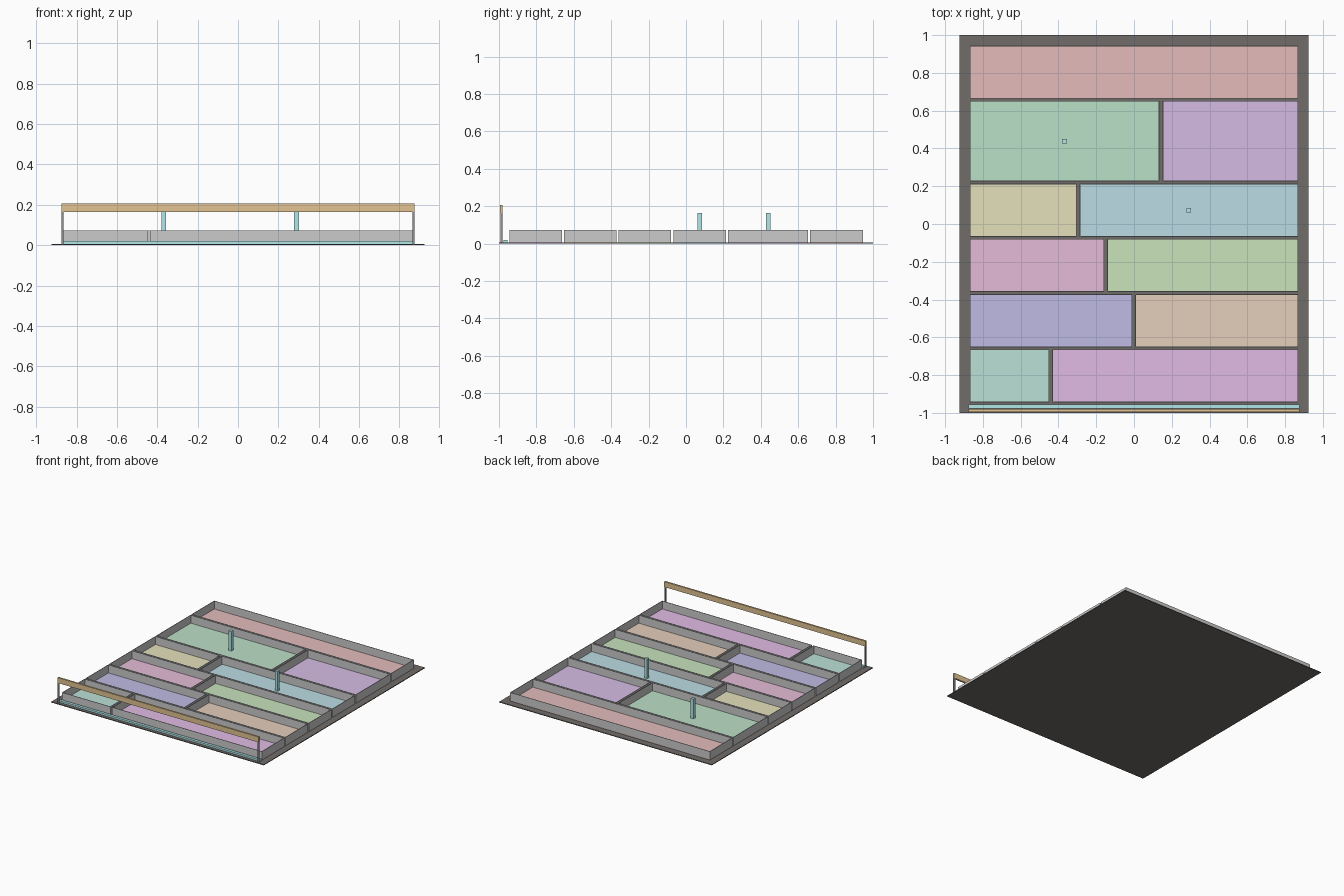
import bpy, bmesh

if "Cube" in bpy.data.objects:
    bpy.data.objects.remove(bpy.data.objects["Cube"])


def material(name, rgb):
    m = bpy.data.materials.new(name)
    m.diffuse_color = (*rgb, 1)
    m.use_nodes = True
    m.node_tree.nodes["Principled BSDF"].inputs["Base Color"].default_value = m.diffuse_color
    return m


def add_object(name, bm, mat=None):
    bmesh.ops.recalc_face_normals(bm, faces=bm.faces)
    me = bpy.data.meshes.new(name)
    bm.to_mesh(me)
    bm.free()
    ob = bpy.data.objects.new(name, me)
    bpy.context.collection.objects.link(ob)
    if mat:
        me.materials.append(mat)
    return ob


def box(name, x, y, z, mat=None):
    bm = bmesh.new()
    bmesh.ops.create_cube(bm, size=1)
    for v in bm.verts:
        v.co = [r[0] if c < 0 else r[1] for c, r in zip(v.co, (x, y, z))]
    return add_object(name, bm, mat)


def wall_ring(name, x, y, z, t):
    # four-sided upright frame with mitred corners
    bm = bmesh.new()
    loops = []
    for inset, h in ((0, z[0]), (0, z[1]), (t, z[1]), (t, z[0])):
        x0, x1, y0, y1 = x[0] + inset, x[1] - inset, y[0] + inset, y[1] - inset
        loops.append([bm.verts.new((a, b, h))
                      for a, b in ((x0, y0), (x1, y0), (x1, y1), (x0, y1))])
    for k in range(4):
        a, b = loops[k], loops[(k + 1) % 4]
        for i in range(4):
            j = (i + 1) % 4
            bm.faces.new((a[i], a[j], b[j], b[i]))
    return add_object(name, bm)


BASE, FLOOR, TOP, RAIL = 0.006, 0.010, 0.073, 0.165
HALF_X, GAP_X, GAP_Y, WALL = 0.869, 0.016, 0.0115, 0.004

dark = material("dark", (0.16, 0.15, 0.14))
steel = material("steel", (0.28, 0.29, 0.31))
cyan = material("cyan", (0.45, 0.80, 0.82))
wood = material("wood", (0.76, 0.55, 0.29))

# Ground plate
box("base_plate", (-0.925, 0.925), (-1, 1), (0, BASE), dark)

# Rows of trays, back to front: depth, split position, floor colours
rows = [
    (0.281, None, [(0.78, 0.50, 0.50)]),
    (0.4275, 0.143, [(0.50, 0.75, 0.58), (0.67, 0.50, 0.78)]),
    (0.281, -0.296, [(0.78, 0.75, 0.50), (0.50, 0.72, 0.78)]),
    (0.281, -0.150, [(0.78, 0.50, 0.68), (0.58, 0.77, 0.50)]),
    (0.281, -0.002, [(0.53, 0.50, 0.78), (0.78, 0.62, 0.50)]),
    (0.281, -0.441, [(0.50, 0.76, 0.68), (0.76, 0.50, 0.78)]),
]
y1 = 0.945
for r, (depth, split, colours) in enumerate(rows, 1):
    y0 = y1 - depth
    if split is None:
        spans = [(-HALF_X, HALF_X)]
    else:
        spans = [(-HALF_X, split - GAP_X / 2), (split + GAP_X / 2, HALF_X)]
    for c, (span, rgb) in enumerate(zip(spans, colours), 1):
        tag = f"{r}_{c}"
        box(f"tray_floor_{tag}", span, (y0, y1), (BASE, FLOOR),
            material(f"floor_{tag}", rgb))
        wall_ring(f"tray_walls_{tag}", span, (y0, y1), (FLOOR, TOP), WALL)
    y1 = y0 - GAP_Y

# Upright pegs in the middle of two trays
for i, (px, py) in enumerate(((-0.368, 0.439), (0.290, 0.074)), 1):
    box(f"peg_{i}", (px - 0.012, px + 0.012), (py - 0.012, py + 0.012),
        (FLOOR, RAIL), cyan)

# Front strip, posts and overhead beam
box("front_strip", (-0.876, 0.876), (-0.976, -0.955), (BASE, 0.020), cyan)
for side, s in (("left", -1), ("right", 1)):
    cx = s * 0.870
    box(f"{side}_post", (cx - 0.006, cx + 0.006), (-0.993, -0.981),
        (BASE, RAIL), steel)
box("front_beam", (-0.876, 0.876), (-0.994, -0.980), (RAIL, 0.207), wood)
